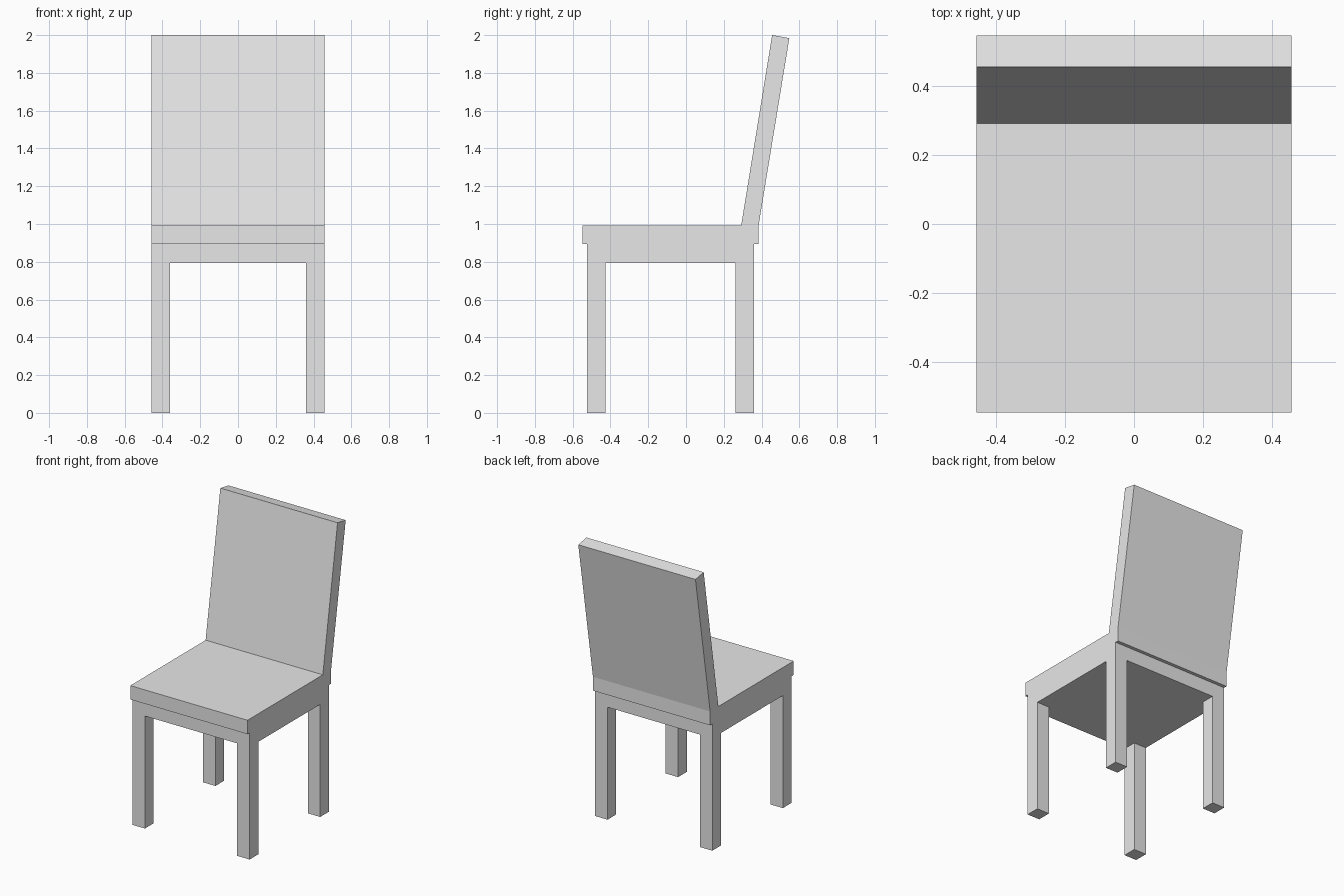
import bpy
import bmesh

cube = bpy.data.objects.get("Cube")
if cube:
    bpy.data.objects.remove(cube, do_unlink=True)

grey = bpy.data.materials.new("light grey")
grey.use_nodes = True
colour = (0.8, 0.8, 0.8, 1)
grey.diffuse_color = colour
grey.node_tree.nodes["Principled BSDF"].inputs["Base Color"].default_value = colour

HALF = 0.457   # half width of the chair
LEG = 0.097    # leg thickness
FRONT, BACK = -0.523, 0.36   # outer faces of the legs and apron
LEG_TOP, SEAT_BOTTOM, SEAT_TOP = 0.793, 0.893, 0.991


def extrude_profile(name, profile, x0, x1):
    """Extrude a side profile of (y, z) points from x0 to x1."""
    bm = bmesh.new()
    face = bm.faces.new([bm.verts.new((x0, y, z)) for y, z in profile])
    result = bmesh.ops.extrude_face_region(bm, geom=[face])
    moved = [v for v in result["geom"] if isinstance(v, bmesh.types.BMVert)]
    bmesh.ops.translate(bm, verts=moved, vec=(x1 - x0, 0, 0))
    bmesh.ops.recalc_face_normals(bm, faces=bm.faces)
    mesh = bpy.data.meshes.new(name)
    bm.to_mesh(mesh)
    bm.free()
    mesh.materials.append(grey)
    obj = bpy.data.objects.new(name, mesh)
    bpy.context.collection.objects.link(obj)
    return obj


def box(name, x0, x1, y0, y1, z0, z1):
    return extrude_profile(name, [(y0, z0), (y1, z0), (y1, z1), (y0, z1)], x0, x1)


# Seat slab and the solid apron beneath it
box("seat", -HALF, HALF, -0.547, 0.384, SEAT_BOTTOM, SEAT_TOP)
box("apron", -HALF, HALF, FRONT, BACK, LEG_TOP, SEAT_BOTTOM)

# Four square legs
for end, y in (("front", FRONT), ("back", BACK - LEG)):
    for side, x in (("right", -HALF), ("left", HALF - LEG)):
        box(f"{end}_{side}_leg", x, x + LEG, y, y + LEG, 0, LEG_TOP)

# Reclined backrest
extrude_profile("backrest", [(0.292, SEAT_TOP), (0.384, SEAT_TOP),
                             (0.547, 1.984), (0.456, 2.0)], -HALF, HALF)
